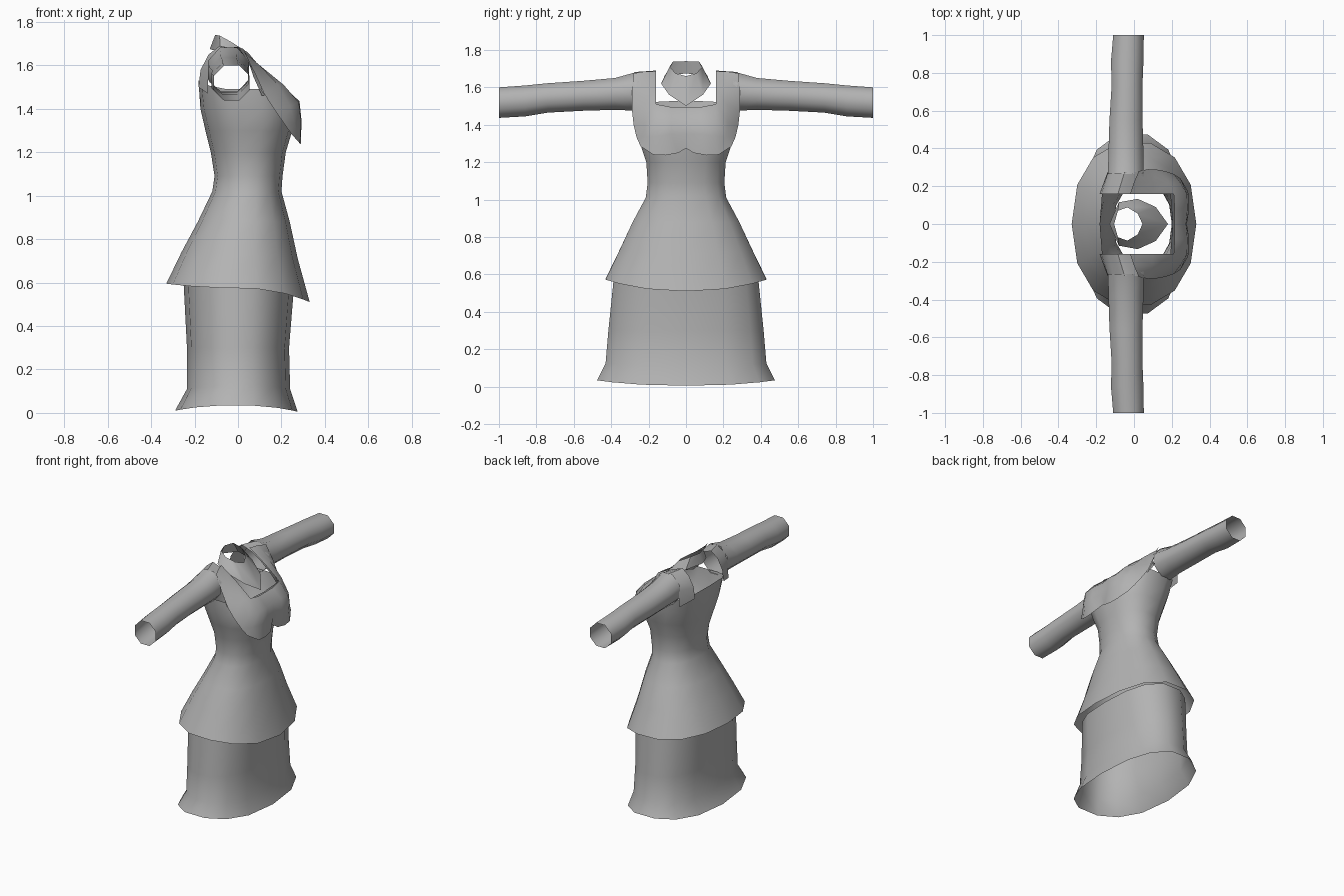
import bpy, math

fabric = bpy.data.materials.new("grey_fabric")
fabric.diffuse_color = (0.45, 0.45, 0.45, 1)


def make(name, verts, faces, angle=50):
    me = bpy.data.meshes.new(name)
    me.from_pydata(verts, [], faces)
    me.materials.append(fabric)
    ob = bpy.data.objects.new(name, me)
    bpy.context.collection.objects.link(ob)
    bpy.ops.object.select_all(action='DESELECT')
    ob.select_set(True)
    bpy.context.view_layer.objects.active = ob
    bpy.ops.object.shade_smooth_by_angle(angle=math.radians(angle))
    return ob


def loft(name, rings, closed=True, angle=50):
    """Bridge rings with equal point counts."""
    n = len(rings[0])
    verts = [p for r in rings for p in r]
    faces = []
    for i in range(len(rings) - 1):
        for j in range(n if closed else n - 1):
            k = (j + 1) % n
            faces.append((i * n + j, i * n + k, (i + 1) * n + k, (i + 1) * n + j))
    return make(name, verts, faces, angle)


def mirror(ob):
    m = ob.modifiers.new("mirror", 'MIRROR')
    m.use_axis = (False, True, False)
    m.merge_threshold = 0.002


def body_ring(xb, xf, ry, zb, zs, zf, power=1.0, n=14):
    """Oval ring: back x, front x, half width, heights at back / side / front."""
    pts = []
    for i in range(n):
        t = 2 * math.pi * i / n
        c, s = math.cos(t), math.sin(t)
        cc = math.copysign(abs(c) ** power, c)
        ss = math.copysign(abs(s) ** power, s)
        z = zs + (zf - zs) * c * c if c > 0 else zs + (zb - zs) * c * c
        pts.append(((xb + xf) / 2 + (xf - xb) / 2 * cc, ry * ss / math.sin(math.pi * 3 / 7) ** power, z))
    return pts


# Lower skirt, open tube with flared hem
loft("lower_skirt", [
    body_ring(-0.29, 0.275, 0.475, 0.01, 0.035, 0.005, 0.85),
    body_ring(-0.235, 0.24, 0.43, 0.11, 0.125, 0.11, 0.85),
    body_ring(-0.235, 0.235, 0.415, 0.30, 0.30, 0.30, 0.85),
    body_ring(-0.25, 0.255, 0.385, 0.59, 0.59, 0.545, 0.85)])

# Bodice with flared overskirt
loft("bodice_and_overskirt", [
    body_ring(-0.33, 0.33, 0.43, 0.595, 0.575, 0.51, 0.9),
    body_ring(-0.26, 0.275, 0.355, 0.74, 0.73, 0.71, 0.9),
    body_ring(-0.185, 0.238, 0.285, 0.88, 0.88, 0.88, 0.9),
    body_ring(-0.118, 0.20, 0.215, 1.02, 1.01, 1.02, 0.9),
    body_ring(-0.108, 0.205, 0.205, 1.09, 1.09, 1.09, 0.9),
    body_ring(-0.125, 0.22, 0.212, 1.20, 1.20, 1.20, 0.9),
    body_ring(-0.15, 0.25, 0.245, 1.30, 1.30, 1.30, 0.85),
    body_ring(-0.173, 0.255, 0.265, 1.40, 1.40, 1.40, 0.75),
    body_ring(-0.182, 0.205, 0.272, 1.53, 1.49, 1.495, 0.65)])

# Shoulder straps joining bodice and sleeves
inner = [(-.182, 1.50), (-.172, 1.58), (-.135, 1.65), (-.085, 1.69), (0, 1.66), (.07, 1.61), (.14, 1.55), (.2, 1.48)]
outer = [(-.14, 1.47), (-.137, 1.58), (-.11, 1.645), (-.05, 1.682), (.01, 1.67), (.048, 1.62), (.07, 1.55), (.11, 1.46)]
mirror(loft("shoulder_straps", [[(x, 0.16, z) for x, z in inner],
                                [(x, 0.275, z) for x, z in outer]], closed=False))


# Sleeves, eight sided open tubes
def sleeve_ring(y, x0, x1, z0, z1):
    pts = []
    for i in range(8):
        t = math.pi * (i + 0.5) / 4
        k = 1 / math.cos(math.pi / 8)
        pts.append(((x0 + x1) / 2 + (x1 - x0) / 2 * k * math.cos(t), y,
                    (z0 + z1) / 2 + (z1 - z0) / 2 * k * math.sin(t)))
    return pts


mirror(loft("sleeves", [sleeve_ring(*r) for r in [
    (0.265, -0.138, 0.05, 1.475, 1.682), (0.38, -0.135, 0.05, 1.48, 1.65),
    (0.55, -0.13, 0.045, 1.475, 1.635), (0.74, -0.118, 0.045, 1.465, 1.622),
    (0.86, -0.122, 0.05, 1.445, 1.61), (1.0, -0.11, 0.052, 1.437, 1.60)]]))

# Front bib: straps over the shoulders, draped over the chest with two lobes
rows = [
    [None, None, (-.02, .16, 1.685), (0, .22, 1.685), (.025, .28, 1.675)],
    [None, None, (.10, .16, 1.60), (.10, .22, 1.60), (.075, .29, 1.57)],
    [(.215, 0, 1.495), (.215, .08, 1.495), (.21, .16, 1.51), (.185, .22, 1.51), (.12, .288, 1.47)],
    [(.275, 0, 1.43), (.283, .08, 1.435), (.28, .16, 1.43), (.24, .225, 1.41), (.165, .28, 1.40)],
    [(.28, 0, 1.35), (.292, .08, 1.35), (.29, .15, 1.34), (.26, .21, 1.335), (.21, .265, 1.335)],
    [(.265, 0, 1.275), (.285, .04, 1.25), (.29, .11, 1.237), (.285, .175, 1.24), (.245, .243, 1.285)]]
verts, ids, faces = [], {}, []
for r, row in enumerate(rows):
    for c, p in enumerate(row):
        if p:
            ids[r, c] = len(verts)
            verts.append(p)
for r in range(len(rows) - 1):
    for c in range(4):
        q = [(r, c), (r + 1, c), (r + 1, c + 1), (r, c + 1)]
        if all(k in ids for k in q):
            faces.append([ids[k] for k in q])
mirror(make("front_bib", verts, faces))

# Loose collar, raised at the back and pointed at the front
top = [(.045, 0, 1.66), (.02, .055, 1.675), (-.035, .088, 1.71), (-.085, .07, 1.737), (-.105, 0, 1.74)]
low = [(.18, 0, 1.50), (.115, .09, 1.56), (.02, .133, 1.62), (-.08, .115, 1.66), (-.13, 0, 1.675)]
mirror(loft("collar", [low, top], closed=False))
